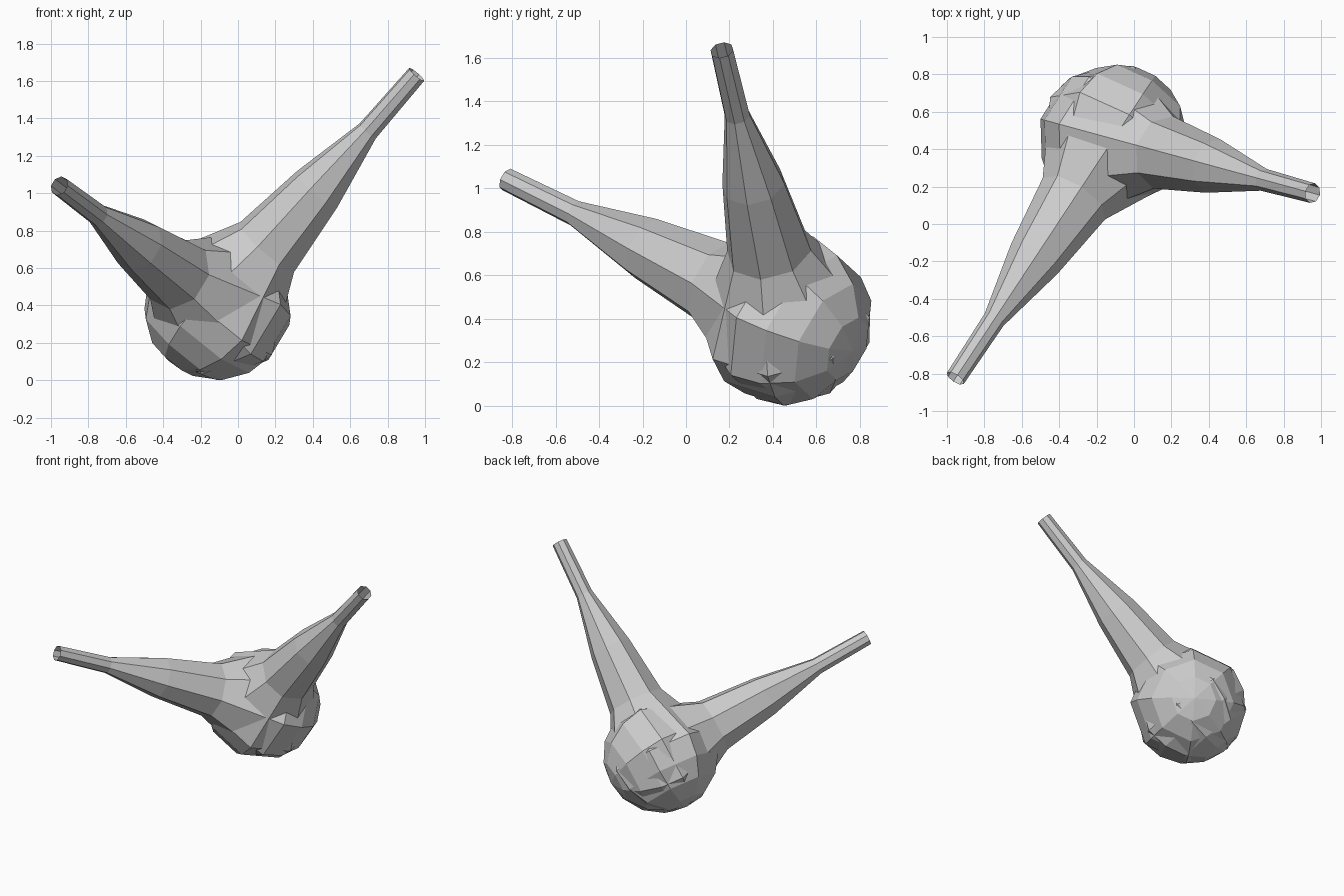
import bpy, bmesh, math
from mathutils import Vector

if "Cube" in bpy.data.objects:
    bpy.data.objects.remove(bpy.data.objects["Cube"])

R = 0.405                              # bulb radius
CENTER = Vector((-0.11, 0.455, R))     # shared bulb centre
SIDES = 8
BACK_STEPS = 4

# Profile along the axis: (distance from centre, radius), rounded back then tapering neck
profile = [(-R * math.cos(i * math.pi / 2 / BACK_STEPS),
            R * math.sin(i * math.pi / 2 / BACK_STEPS))
           for i in range(1, BACK_STEPS + 1)]
profile += [(0.25, 0.2), (0.5, 0.148), (0.755, 0.06), (1.0, 0.054)]


def teardrop(name, tip):
    """Eight-sided bulb with a long open neck ending at tip."""
    axis = Vector(tip) - CENTER
    length = axis.length
    axis.normalize()
    side = Vector((0, 0, 1)).cross(axis).normalized()
    up = axis.cross(side)
    bm = bmesh.new()
    rings = []
    for d, r in profile:
        dist = d * length if d > 0.01 else d
        ring = []
        for k in range(SIDES):
            a = 2 * math.pi * k / SIDES
            ring.append(bm.verts.new(CENTER + axis * dist
                                     + (side * math.cos(a) + up * math.sin(a)) * r))
        rings.append(ring)
    pole = bm.verts.new(CENTER - axis * R)
    for k in range(SIDES):
        n = (k + 1) % SIDES
        bm.faces.new((pole, rings[0][n], rings[0][k]))
        for lo, hi in zip(rings, rings[1:]):
            bm.faces.new((lo[k], lo[n], hi[n], hi[k]))
    mesh = bpy.data.meshes.new(name)
    bm.to_mesh(mesh)
    bm.free()
    obj = bpy.data.objects.new(name, mesh)
    bpy.context.collection.objects.link(obj)
    return obj


# Two necks spreading from the overlapping bulbs
teardrop("right_neck_and_bulb", (0.955, 0.165, 1.635))
teardrop("left_neck_and_bulb", (-0.955, -0.825, 1.04))
